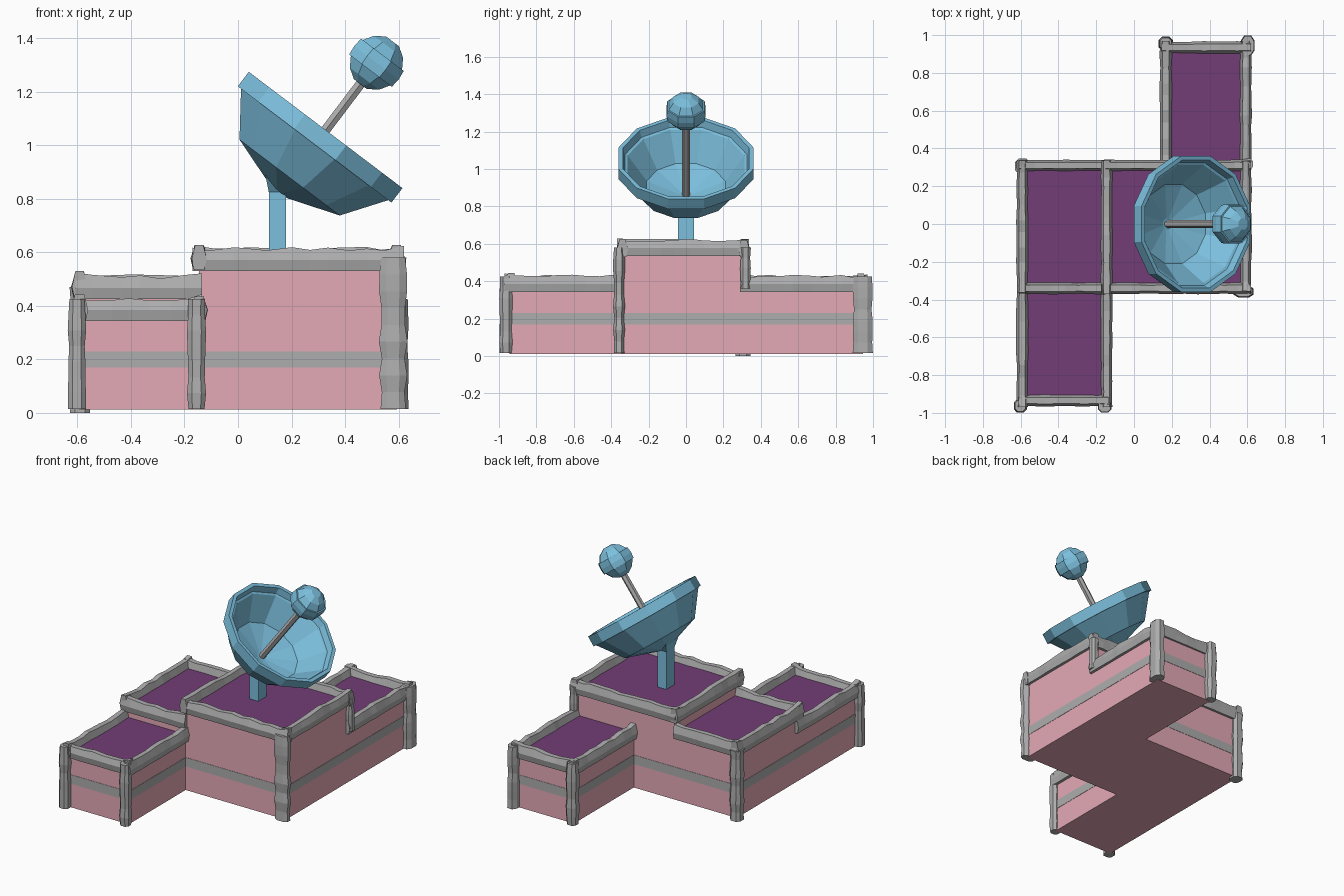
import bpy, bmesh, math, random
from mathutils import Vector, Matrix

if "Cube" in bpy.data.objects:
    bpy.data.objects.remove(bpy.data.objects["Cube"])

random.seed(4)


def material(name, rgb):
    m = bpy.data.materials.new(name)
    m.diffuse_color = (*rgb, 1)
    m.use_nodes = True
    m.node_tree.nodes["Principled BSDF"].inputs["Base Color"].default_value = m.diffuse_color
    return m


PINK = material("pink_wall", (0.78, 0.40, 0.47))
PURPLE = material("purple_roof", (0.17, 0.045, 0.18))
BLUE = material("blue_metal", (0.20, 0.52, 0.72))
GREY = material("grey_stone", (0.42, 0.42, 0.42))


def loft(name, rings, mat):
    """Skin a closed surface through equal-sized rings of points."""
    bm = bmesh.new()
    vs = [[bm.verts.new(p) for p in r] for r in rings]
    n = len(vs[0])
    for a, b in zip(vs, vs[1:]):
        for i in range(n):
            j = (i + 1) % n
            bm.faces.new((a[i], a[j], b[j], b[i]))
    bm.faces.new(vs[0])
    bm.faces.new(vs[-1])
    bmesh.ops.recalc_face_normals(bm, faces=bm.faces)
    me = bpy.data.meshes.new(name)
    bm.to_mesh(me)
    bm.free()
    ob = bpy.data.objects.new(name, me)
    bpy.context.collection.objects.link(ob)
    me.materials.append(mat)
    return ob


def rect(x0, x1, y0, y1, z):
    return [(x0, y0, z), (x1, y0, z), (x1, y1, z), (x0, y1, z)]


def box(name, x0, x1, y0, y1, z0, z1, mat):
    return loft(name, [rect(x0, x1, y0, y1, z) for z in (z0, z1)], mat)


# rough stone edging: ridged sides, straight underside, wavy top
SECTION = [(-0.022, 0), (0.022, 0), (0.031, 0.042), (0.017, 0.084), (-0.017, 0.084), (-0.031, 0.042)]


def edging(name, a, b, z):
    a, b = Vector((*a, z)), Vector((*b, z))
    d = b - a
    n = max(5, round(d.length / 0.075))
    side = Vector((-d.y, d.x, 0)).normalized()
    rings = []
    for i in range(n + 1):
        c = a + d * min(1, max(0, (i + random.uniform(-0.2, 0.2)) / n))
        top = random.uniform(-0.008, 0.008) + (0.010 if i in (0, n) else 0)
        k = random.uniform(0.88, 1.06)
        rings.append([c + side * u * k + Vector((0, 0, w + (top if w > 0.05 else 0)))
                      for u, w in SECTION])
    loft(name, rings, GREY)


# rough stone corner post with chamfered corners
def post(name, x, y, hx, hy, z0, z1):
    n = max(3, round((z1 - z0) / 0.06))
    rings = []
    for i in range(n + 1):
        k = random.uniform(0.84, 1.08)
        z = z0 + (z1 - z0) * i / n
        rings.append([(x + hx * k * u, y + hy * k * v, z) for u, v in
                      ((-1, -.5), (-.5, -1), (.5, -1), (1, -.5), (1, .5), (.5, 1), (-.5, 1), (-1, .5))])
    loft(name, rings, GREY)


# building blocks: name, x0, x1, y0, y1, roof height
BLOCKS = [("left_block", -.595, -.145, -.345, .315, .47),
          ("tall_block", -.145, .595, -.345, .315, .575),
          ("front_wing", -.595, -.145, -.945, -.345, .385),
          ("back_wing", .165, .595, .315, .945, .385)]
for name, x0, x1, y0, y1, h in BLOCKS:
    box(name + "_walls", x0, x1, y0, y1, .012, h - .01, PINK)
    box(name + "_roof", x0 + .003, x1 - .003, y0 + .003, y1 - .003, h - .012, h, PURPLE)
    e = .002
    box(name + "_stripe", x0 - e, x1 + e, y0 - e, y1 + e, .17, .23, GREY)

# roof edging: start, end, underside height
EDGES = [("tall_front", (-.17, -.34), (.62, -.34), .53), ("tall_back", (-.17, .31), (.62, .31), .53),
         ("tall_left", (-.145, -.37), (-.145, .34), .535), ("tall_right", (.592, -.37), (.592, .34), .535),
         ("left_front", (-.61, -.34), (-.13, -.34), .425), ("left_back", (-.61, .31), (-.13, .31), .425),
         ("left_side", (-.592, -.37), (-.592, .34), .43),
         ("front_wing_left", (-.592, -.97), (-.592, -.30), .343),
         ("front_wing_right", (-.145, -.97), (-.145, -.33), .343),
         ("front_wing_front", (-.62, -.935), (-.12, -.935), .343),
         ("back_wing_left", (.168, .30), (.168, .97), .343),
         ("back_wing_right", (.592, .28), (.592, .97), .343),
         ("back_wing_back", (.14, .935), (.62, .935), .343)]
for name, a, b, z in EDGES:
    edging(name + "_edging", a, b, z)

# corner posts: centre, half sizes, bottom, top
POSTS = [("front_wing_left", -.602, -.963, .033, .034, .015, .425),
         ("front_wing_right", -.155, -.963, .034, .034, .015, .425),
         ("tall_front", .58, -.358, .05, .03, .015, .58),
         ("tall_back", .60, .318, .028, .028, .36, .58),
         ("back_wing_right", .602, .945, .033, .050, .015, .425),
         ("back_wing_left", .168, .955, .036, .036, .015, .425),
         ("left_back", -.59, .305, .038, .04, 0, .47)]
for name, *p in POSTS:
    post(name + "_post", *p)

# dish frame: centre of the rim plane, axis tilted toward +x
TILT = Matrix.Translation((.3275, 0, 1.0575)) @ Matrix.Rotation(math.radians(37.1), 4, 'Y')


def lathe(name, profile, sides, mat):
    """Revolve (flat radius, height) about the dish axis, flats facing the axes."""
    k = 1 / math.cos(math.pi / sides)
    angs = [2 * math.pi * (i + .5) / sides for i in range(sides)]
    return loft(name, [[TILT @ Vector((r * k * math.cos(a), r * k * math.sin(a), z)) for a in angs]
                       for r, z in profile], mat)


# bowl outside, rim, then inside
lathe("dish", [(.04, -.29), (.235, -.223), (.345, -.068), (.36, -.068), (.36, 0),
               (.338, 0), (.325, -.04), (.312, -.045), (.21, -.195), (.03, -.25)], 12, BLUE)
lathe("feed_rod", [(.018, -.26), (.018, .25)], 6, GREY)
lathe("feed_ball", [(.03, .215), (.068, .24), (.092, .278), (.100, .278), (.104, .315),
                    (.100, .352), (.092, .352), (.068, .39), (.03, .415)], 8, BLUE)

# pedestal flaring into the underside of the dish
loft("pedestal", [rect(.115, .18, -.043, .043, .56), rect(.115, .18, -.043, .043, .825),
                  [(.10, -.07, .90), (.215, -.07, .81), (.215, .07, .81), (.10, .07, .90)]], BLUE)
